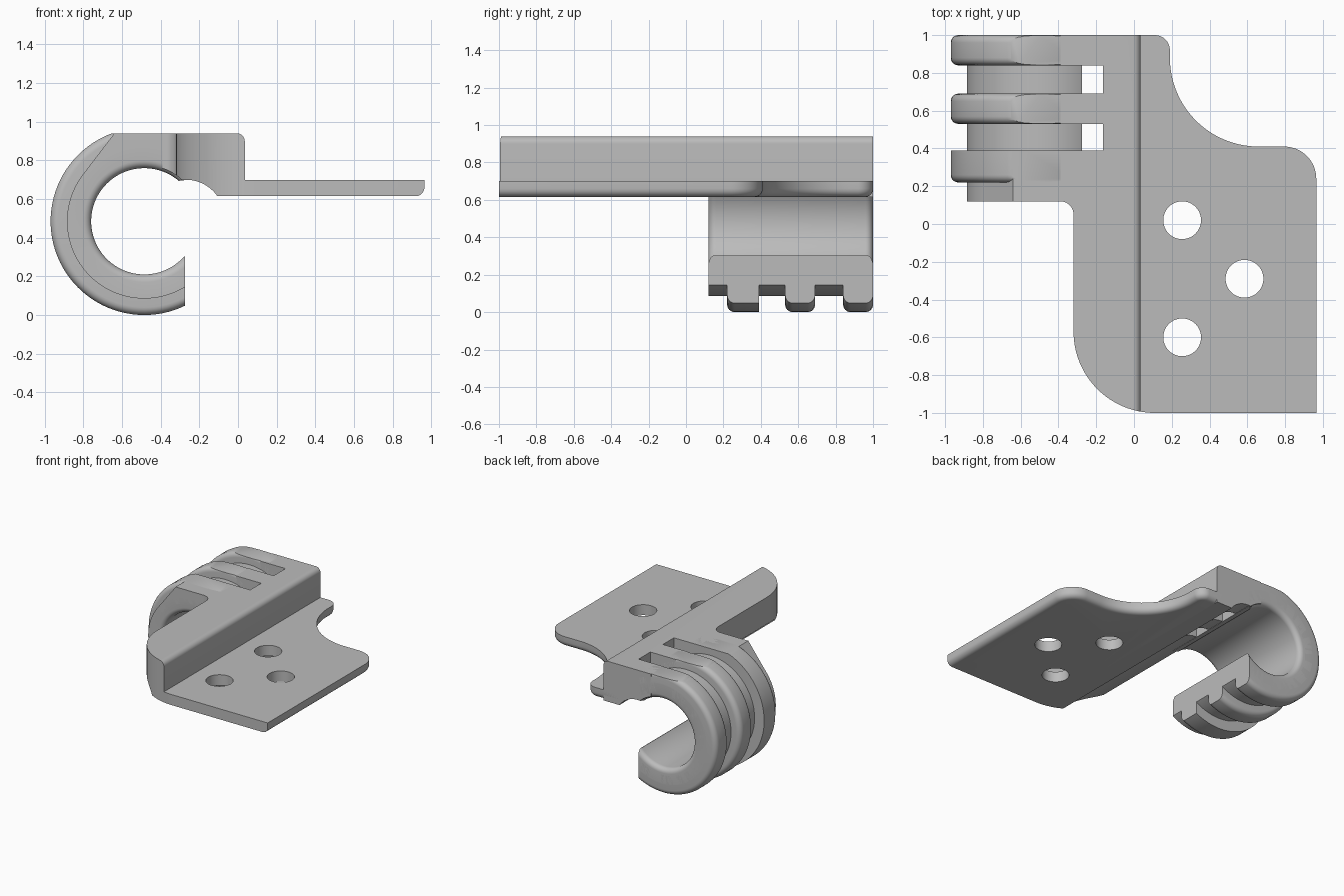
import bpy, bmesh
from math import sin, cos, pi, radians
from mathutils import Matrix

if "Cube" in bpy.data.objects:
    bpy.data.objects.remove(bpy.data.objects["Cube"])

grey = bpy.data.materials.new("plain grey")
grey.use_nodes = True
colour = (0.5, 0.5, 0.5, 1)
grey.diffuse_color = colour
grey.node_tree.nodes["Principled BSDF"].inputs["Base Color"].default_value = colour

CX = CZ = 0.485          # hook axis
TIP = -0.275             # x of the hook's open ends
TOP = 0.94               # flat top height
LOW, STEP = 0.615, 0.70  # plate underside and upper side
GROOVES = ((0.39, 0.53), (0.69, 0.84))


def arc(cx, cy, r, a0, a1, n=16):
    angles = [radians(a0 + (a1 - a0) * i / n) for i in range(n + 1)]
    return [(cx + r * cos(a), cy + r * sin(a)) for a in angles]


def finish(name, bm):
    bmesh.ops.remove_doubles(bm, verts=bm.verts, dist=1e-5)
    bmesh.ops.recalc_face_normals(bm, faces=bm.faces)
    mesh = bpy.data.meshes.new(name)
    bm.to_mesh(mesh)
    bm.free()
    mesh.materials.append(grey)
    ob = bpy.data.objects.new(name, mesh)
    bpy.context.collection.objects.link(ob)
    return ob


def prism_mesh(points, axis, lo, hi):
    """Extrude an outline along z (points are x, y) or y (points are x, z)."""
    bm = bmesh.new()
    place = lambda p: (p[0], p[1], lo) if axis == "z" else (p[0], lo, p[1])
    face = bm.faces.new([bm.verts.new(place(p)) for p in points])
    out = bmesh.ops.extrude_face_region(bm, geom=[face])
    verts = [v for v in out["geom"] if isinstance(v, bmesh.types.BMVert)]
    step = (0, 0, hi - lo) if axis == "z" else (0, hi - lo, 0)
    bmesh.ops.translate(bm, verts=verts, vec=step)
    bmesh.ops.remove_doubles(bm, verts=bm.verts, dist=1e-5)
    bmesh.ops.recalc_face_normals(bm, faces=bm.faces)
    return bm


def boolean(ob, cutter, operation="DIFFERENCE"):
    mod = ob.modifiers.new("cut", "BOOLEAN")
    mod.object, mod.operation, mod.solver = cutter, operation, "EXACT"
    graph = bpy.context.evaluated_depsgraph_get()
    mesh = bpy.data.meshes.new_from_object(ob.evaluated_get(graph))
    ob.modifiers.clear()
    ob.data = mesh
    bpy.data.objects.remove(cutter)


def slice_off(bm, co, normal):
    """Remove everything beyond a plane and cap the cut."""
    geom = bm.verts[:] + bm.edges[:] + bm.faces[:]
    bmesh.ops.bisect_plane(bm, geom=geom, plane_co=co, plane_no=normal, clear_outer=True)
    open_edges = [e for e in bm.edges if e.is_boundary]
    if open_edges:
        bmesh.ops.holes_fill(bm, edges=open_edges, sides=0)


def ring_mesh(y0, y1, r_in, r_out, fillets, f=0.04):
    """Spin a rectangle with chosen rounded corners, then open it on the right."""
    corners = ((r_in, y0, 1, 1, 180), (r_out, y0, -1, 1, 270),
               (r_out, y1, -1, -1, 0), (r_in, y1, 1, -1, 90))
    section = []
    for (r, y, sr, sy, a), rounded in zip(corners, fillets):
        section += arc(r + sr * f, y + sy * f, f, a, a + 90, 6) if rounded else [(r, y)]
    bm = bmesh.new()
    verts = [bm.verts.new((-CX - r, y, CZ)) for r, y in section]
    edges = [bm.edges.new((v, verts[i - 1])) for i, v in enumerate(verts)]
    bmesh.ops.spin(bm, geom=verts + edges, cent=(-CX, 0, CZ), axis=(0, 1, 0),
                   angle=2 * pi, steps=96)
    bmesh.ops.remove_doubles(bm, verts=bm.verts, dist=1e-4)
    bmesh.ops.recalc_face_normals(bm, faces=bm.faces)
    slice_off(bm, (0, 0, TOP), (0, 0, 1))
    slice_off(bm, (TIP, 0, 0), (1, 0, 0))
    return bm


# Outline of the whole bracket seen from above
outline = ([(0.965, -1)] + arc(0.795, 0.24, 0.17, 0, 90) + arc(0.66, 0.88, 0.47, 270, 180, 32)
           + arc(0.11, 0.92, 0.08, 0, 90) + [(-0.39, 1)]
           + arc(-0.39, 0.05, 0.07, 90, 0) + arc(0.11, -0.57, 0.43, 180, 270, 32))

# Mounting plate with a rounded lower rim and three screw holes
bm = prism_mesh(outline, "z", LOW, STEP)
rim = []
for e in bm.edges:
    mid = (e.verts[0].co + e.verts[1].co) / 2
    on_bottom = all(v.co.z < LOW + 1e-4 for v in e.verts)
    if on_bottom and mid.y > -0.99 and (mid.x > 0.12 or mid.y > 0.9):
        if mid.x > -0.3:
            rim.append(e)
bmesh.ops.bevel(bm, geom=rim, offset=0.045, segments=5, profile=0.5, affect="EDGES")
slice_off(bm, (-0.09, 0, 0), (-1, 0, 0))
plate = finish("mounting_plate", bm)
for x, y in ((0.255, 0.02), (0.585, -0.29), (0.255, -0.6)):
    boolean(plate, finish("hole_cutter", prism_mesh(arc(x, y, 0.1, 0, 352.5, 47), "z", 0.5, 0.8)))

# Raised rail with a hollowed underside, slotted beside the hook grooves
rail = finish("raised_rail", prism_mesh(outline, "z", 0.55, 1.0))
profile = ([(0.035, LOW)] + arc(-0.005, 0.90, 0.04, 0, 90, 8) + [(-0.41, TOP)]
           + arc(-CX, CZ, 0.29, 75, 49) + arc(-0.27, 0.5, 0.2, 98, 35))
boolean(rail, finish("profile_cutter", prism_mesh(profile, "y", -1.2, 1.2)), "INTERSECT")
for y0, y1 in GROOVES:
    box = [(-0.5, y0), (-0.165, y0), (-0.165, y1), (-0.5, y1)]
    boolean(rail, finish("slot_cutter", prism_mesh(box, "z", 0.4, 1.1)))

# Hook core with rounded mouth edges and a softened lower tip
bm = ring_mesh(0.12, 1, 0.275, 0.40, (True, False, False, True))
tip = [e for e in bm.edges if e.calc_length() > 0.5
       and all(abs(v.co.x - TIP) < 1e-4 and 0.2 < v.co.z < 0.35 for v in e.verts)]
bmesh.ops.bevel(bm, geom=tip, offset=0.025, segments=4, profile=0.5, affect="EDGES")
core = finish("hook_core", bm)
boolean(core, finish("undercut_cutter", prism_mesh(arc(-0.27, 0.5, 0.198, 0, 352.5, 47), "y", 0, 1.2)))

# Three raised hook ribs
for name, y0, y1, fillets in (("front_rib", 0.22, 0.39, (False, True, False, False)),
                              ("middle_rib", 0.53, 0.69, (False, True, True, False)),
                              ("back_rib", 0.84, 1.0, (False, True, True, False))):
    finish(name, ring_mesh(y0, y1, 0.33, 0.485, fillets))

# Sloped shoulder joining the front end of the hook to the rail
shoulder = arc(-CX, CZ, 0.35, 58, 142) + [(-0.802, 0.728), (-0.64, TOP), (-0.3, TOP)]
finish("hook_shoulder", prism_mesh(shoulder, "y", 0.12, 0.3))

# Smooth shading with sharp corners kept
bpy.ops.object.select_all(action="DESELECT")
for ob in bpy.context.collection.objects:
    if ob.type == "MESH" and grey.name in ob.data.materials:
        ob.select_set(True)
        bpy.context.view_layer.objects.active = ob
bpy.ops.object.shade_smooth_by_angle(angle=radians(30))
